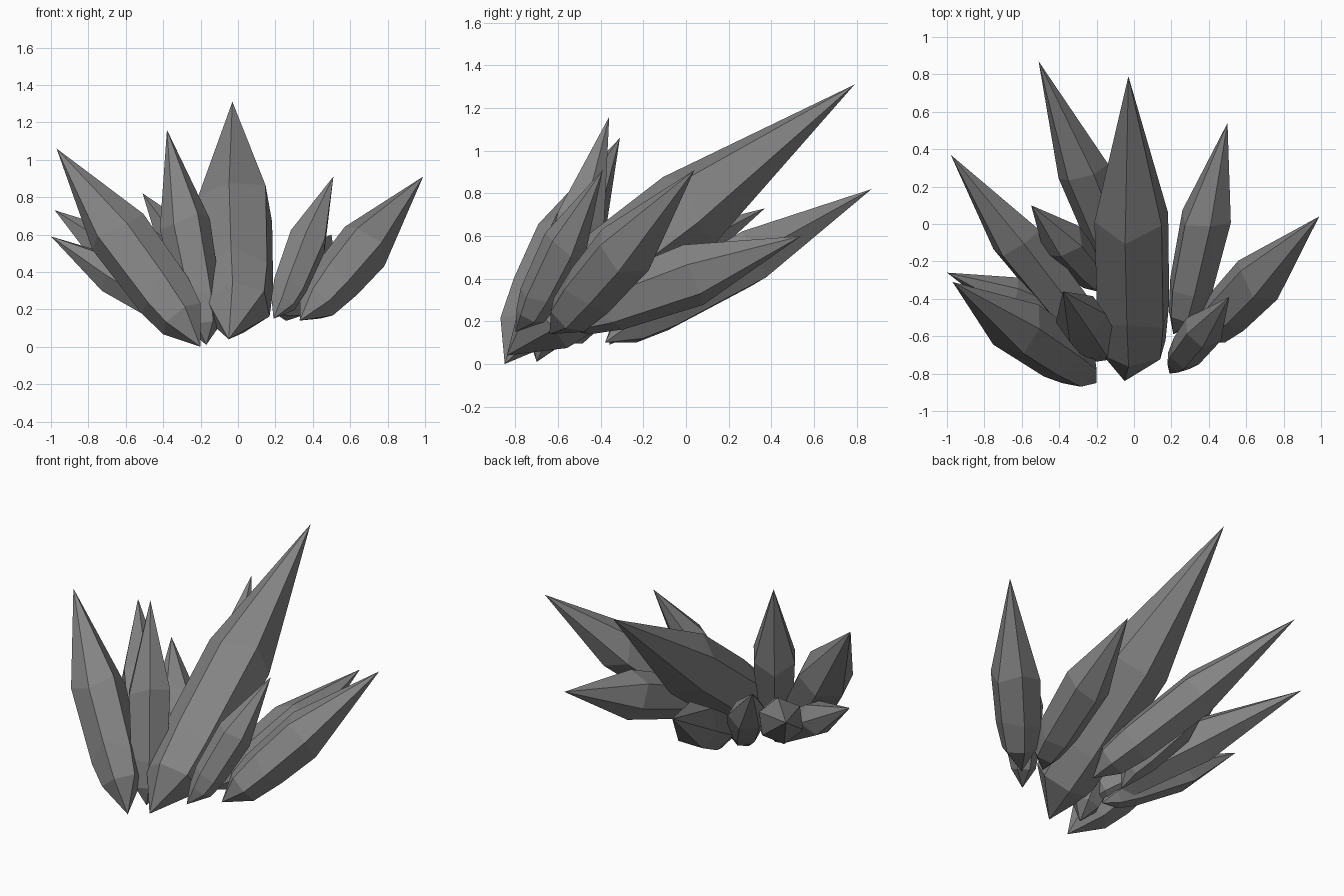
import bpy, bmesh, math, random
from mathutils import Vector

random.seed(7)
cube = bpy.data.objects.get("Cube")
if cube:
    bpy.data.objects.remove(cube, do_unlink=True)

# Grey stone material
stone = bpy.data.materials.new("grey_stone")
stone.use_nodes = True
stone.diffuse_color = (0.23, 0.23, 0.23, 1)
stone.node_tree.nodes["Principled BSDF"].inputs["Base Color"].default_value = stone.diffuse_color


def crystal(name, root, base, tip, width, height, foot=0.66, turn=0.0, peak=0.5, sides=6):
    """Faceted shard: blunt root point, narrow foot, swelling shoulder, sharp tip."""
    base, tip = Vector(base), Vector(tip)
    axis = tip - base
    side = axis.cross(Vector((0, 0, 1))).normalized()
    up = side.cross(axis).normalized()
    bm = bmesh.new()
    rings = []
    for t, r in ((0, foot), (0.15, (1 + foot) / 2 + 0.05), (peak, 1.0)):
        ring = []
        for i in range(sides):
            a = turn + math.tau * i / sides
            slide = t + (random.uniform(-0.04, 0.04) if t else 0)
            ring.append(bm.verts.new(base + axis * slide
                                     + side * math.cos(a) * width * r
                                     + up * math.sin(a) * height * r))
        rings.append(ring)
    bottom, point = bm.verts.new(root), bm.verts.new(tip)
    for i in range(sides):
        j = (i + 1) % sides
        bm.faces.new((rings[0][j], rings[0][i], bottom))
        for low, high in zip(rings, rings[1:]):
            bm.faces.new((low[i], low[j], high[j], high[i]))
        bm.faces.new((rings[-1][i], rings[-1][j], point))
    bmesh.ops.recalc_face_normals(bm, faces=bm.faces)
    mesh = bpy.data.meshes.new(name)
    bm.to_mesh(mesh)
    bm.free()
    mesh.materials.append(stone)
    bpy.context.collection.objects.link(bpy.data.objects.new(name, mesh))


# Large central shard
crystal("main_crystal", (-0.05, -0.84, 0.04), (0, -0.66, 0.21), (-0.03, 0.79, 1.31),
        0.21, 0.2, 0.86, turn=-0.35)

# Shards on the left
crystal("left_outer_crystal", (0.33, -0.64, 0.14), (0.42, -0.55, 0.23), (0.99, 0.04, 0.91),
        0.15, 0.15, 0.72, turn=0.2, peak=0.44)
crystal("left_front_crystal", (0.19, -0.8, 0.15), (0.24, -0.73, 0.23), (0.51, -0.39, 0.91), 0.11, 0.11)
crystal("left_back_crystal", (0.21, -0.59, 0.17), (0.27, -0.49, 0.23), (0.5, 0.54, 0.6),
        0.14, 0.15, turn=0.3)

# Shards on the right
crystal("right_front_crystal", (-0.2, -0.85, 0), (-0.3, -0.76, 0.15), (-0.97, -0.31, 1.06),
        0.16, 0.17, 0.78, turn=0.2)
crystal("right_upright_crystal", (-0.17, -0.7, 0.01), (-0.18, -0.66, 0.11), (-0.38, -0.36, 1.16),
        0.14, 0.13, turn=0.5)
crystal("right_low_crystal", (-0.23, -0.57, 0.1), (-0.29, -0.53, 0.15), (-1.0, -0.26, 0.59),
        0.11, 0.11, peak=0.56)
crystal("right_side_crystal", (-0.2, -0.66, 0.14), (-0.25, -0.57, 0.2), (-0.98, 0.37, 0.73),
        0.14, 0.14, turn=0.4)

# Shards at the back
crystal("back_crystal", (0, -0.38, 0.1), (-0.05, -0.26, 0.19), (-0.51, 0.87, 0.82),
        0.14, 0.14, 0.75, turn=0.2)
crystal("back_small_crystal", (-0.2, -0.36, 0.09), (-0.21, -0.29, 0.19), (-0.55, 0.1, 0.7), 0.12, 0.11)
